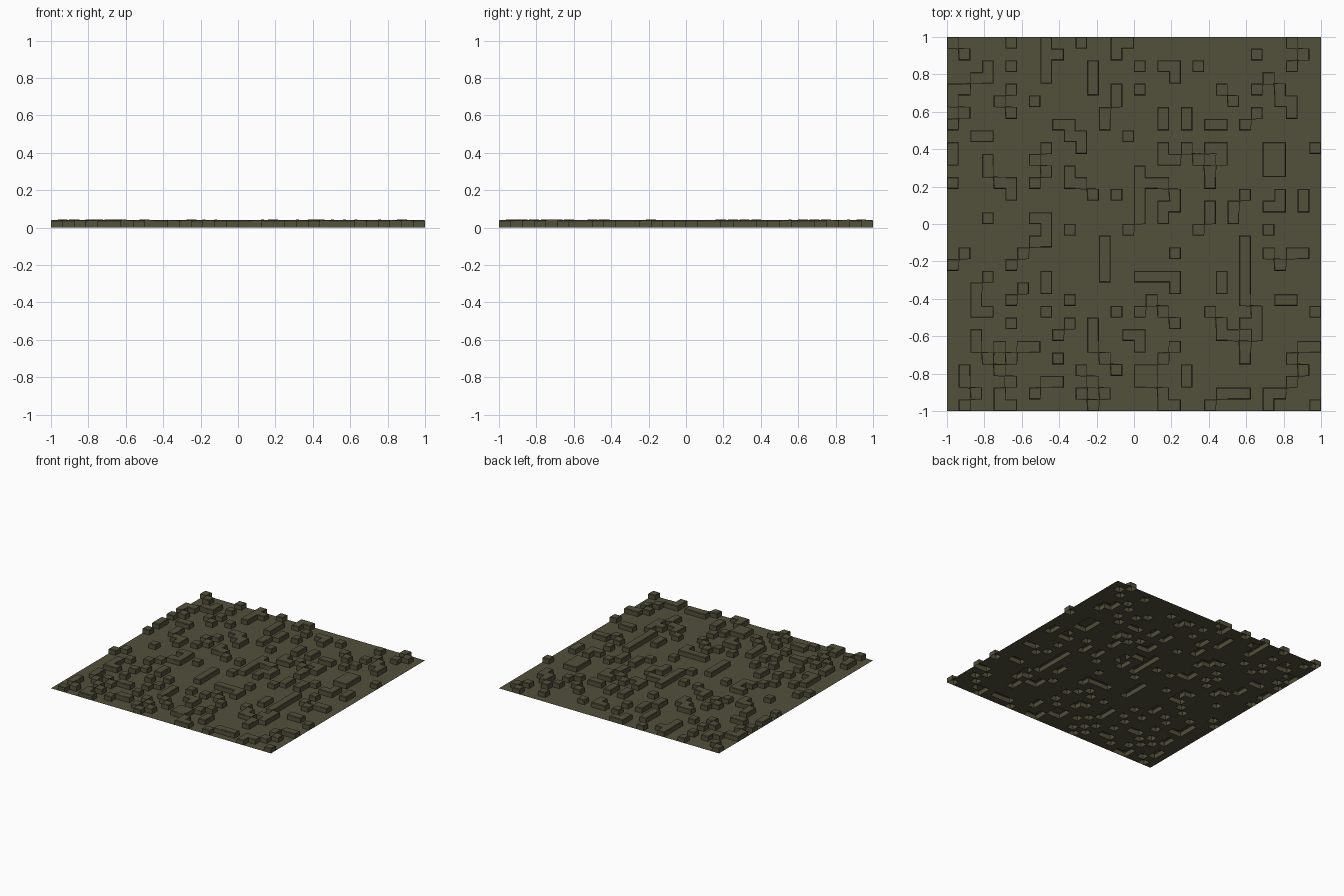
import bpy, bmesh

if "Cube" in bpy.data.objects:
    bpy.data.objects.remove(bpy.data.objects["Cube"])

N = 32            # cells per side
HEIGHT = 0.04     # height of raised cells

# Raised cells, one string per row from back (+y) to front (-y);
# each letter is a column from left (a) to right (F)
COLUMNS = "abcdefghijklmnopqrstuvwxyzABCDEF"
ROWS = [
    "afilopD", "bijoAE", "dfimqstvD", "cdimtB",
    "abfmoqxAC", "aehoyCD", "bfnsuAD", "ajknsuwxz",
    "cdklp", "ailsuwxBCF", "adhstvxBC", "dikqwBC",
    "aefhklqrsw", "fmoqtzCE", "qstwyBCE", "dhiqswy",
    "ikpvB", "hinz", "bgntzBDE", "afnzC",
    "dinqrstxz", "cgitxz", "cfkrzCD", "cdioqswAF",
    "fkmtxzA", "cjmpqxyA", "ceghmqtzEF", "dfjnszD",
    "beloqruE", "bfijmqruD", "cehlnsxyzBC", "befmstwBF",
]

# Thin square sheet
bm = bmesh.new()
bmesh.ops.create_grid(bm, x_segments=N, y_segments=N, size=1.0)

# Choose the cells and push them up, leaving hollows underneath
raised = []
for f in bm.faces:
    c = f.calc_center_median()
    col = int((c.x + 1) * N / 2)
    row = int((1 - c.y) * N / 2)
    if COLUMNS[col] in ROWS[row]:
        raised.append(f)
ext = bmesh.ops.extrude_face_region(bm, geom=raised)
top = [g for g in ext["geom"] if isinstance(g, bmesh.types.BMVert)]
bmesh.ops.translate(bm, verts=top, vec=(0, 0, HEIGHT))
old = [f for f in raised if f.is_valid and f.calc_center_median().z < 0.001]
bmesh.ops.delete(bm, geom=old, context='FACES')

# Slightly softened upper rims
rims = [e for e in bm.edges if len(e.link_faces) == 2
        and all(v.co.z > HEIGHT - 0.001 for v in e.verts)
        and e.calc_face_angle(0) > 1.0]
bmesh.ops.bevel(bm, geom=rims, offset=0.004, segments=1,
                profile=0.5, affect='EDGES', clamp_overlap=True)

mesh = bpy.data.meshes.new("relief_panel")
bm.to_mesh(mesh)
bm.free()
panel = bpy.data.objects.new("relief_panel", mesh)
bpy.context.collection.objects.link(panel)

# Dull olive colour
mat = bpy.data.materials.new("dull_olive")
mat.diffuse_color = (0.085, 0.08, 0.044, 1)
mat.use_nodes = True
mat.node_tree.nodes["Principled BSDF"].inputs["Base Color"].default_value = mat.diffuse_color
mesh.materials.append(mat)
